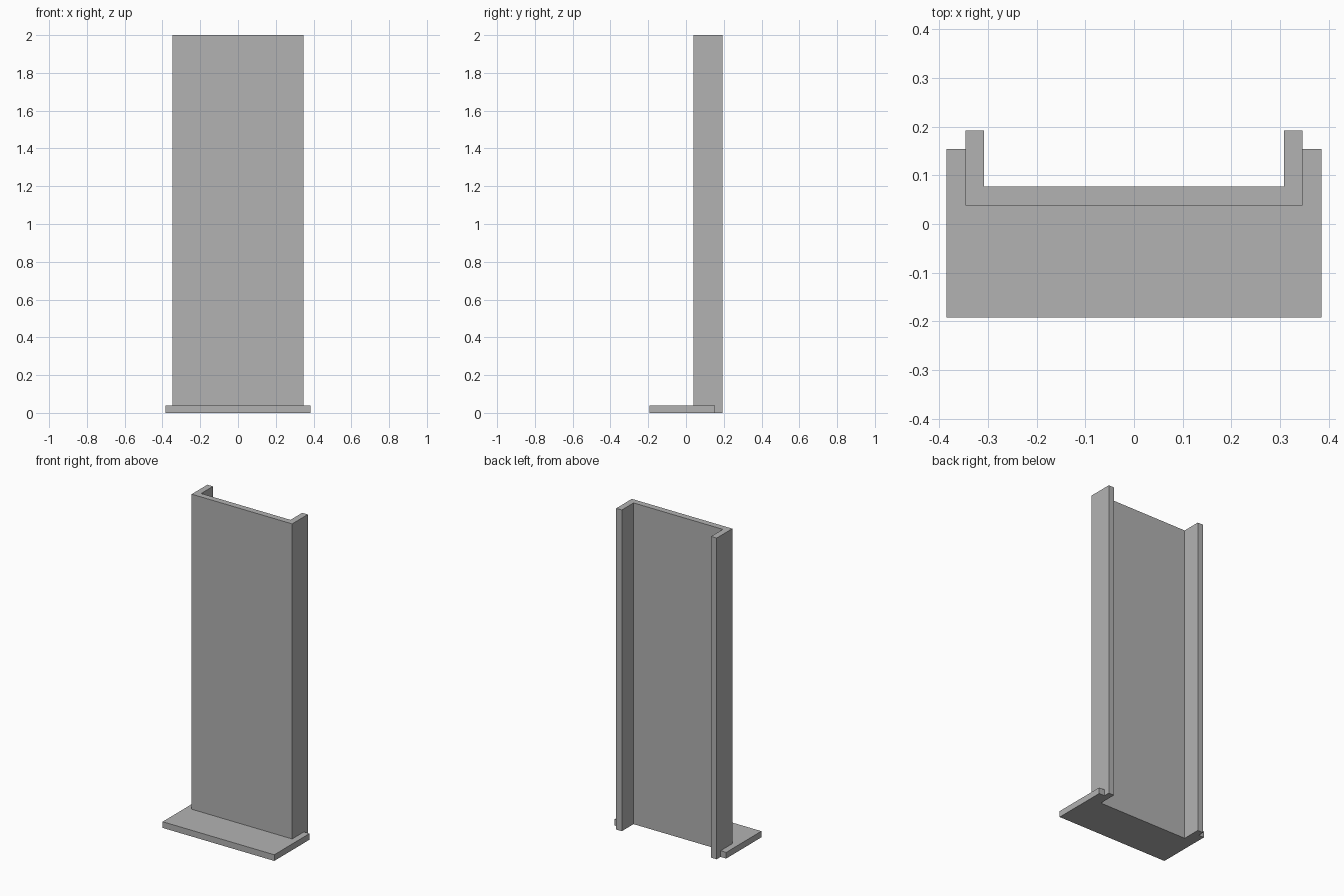
import bpy
import bmesh

if "Cube" in bpy.data.objects:
    bpy.data.objects.remove(bpy.data.objects["Cube"], do_unlink=True)

U = 1 / 26  # sheet thickness, the unit of every dimension

grey = bpy.data.materials.new("plain grey")
grey.use_nodes = True
colour = (0.448, 0.448, 0.448, 1)
grey.diffuse_color = colour
grey.node_tree.nodes["Principled BSDF"].inputs["Base Color"].default_value = colour


def extrude_profile(name, half, height):
    """Mirror a half outline across x = 0 and extrude it up from the ground."""
    outline = half + [(-x, y) for x, y in reversed(half)]
    bm = bmesh.new()
    face = bm.faces.new([bm.verts.new((x * U, y * U, 0)) for x, y in outline])
    top = bmesh.ops.extrude_face_region(bm, geom=[face])["geom"]
    verts = [v for v in top if isinstance(v, bmesh.types.BMVert)]
    bmesh.ops.translate(bm, verts=verts, vec=(0, 0, height * U))
    bmesh.ops.recalc_face_normals(bm, faces=bm.faces)
    mesh = bpy.data.meshes.new(name)
    bm.to_mesh(mesh)
    bm.free()
    mesh.materials.append(grey)
    obj = bpy.data.objects.new(name, mesh)
    bpy.context.collection.objects.link(obj)
    return obj


# Upright panel with a flange folded back along each side
extrude_profile("upright_channel", [(9, 1), (9, 5), (8, 5), (8, 2)], 52)

# Foot plate, notched to wrap round the front and sides of the channel
extrude_profile("foot_plate", [(10, -5), (10, 4), (9, 4), (9, 1)], 1)
